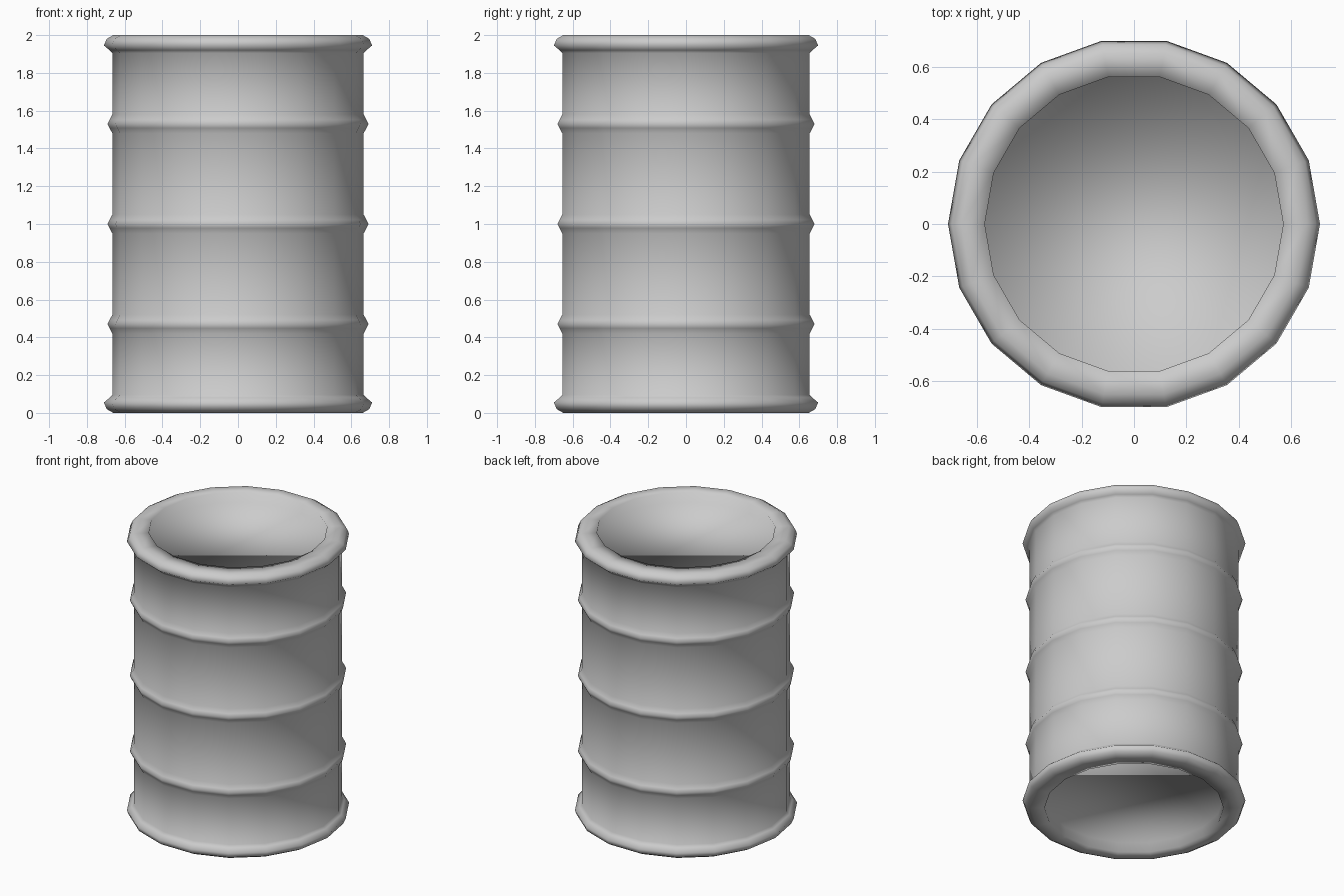
import bpy, bmesh, math

if "Cube" in bpy.data.objects:
    bpy.data.objects.remove(bpy.data.objects["Cube"])

SIDES = 18
BODY_R = 0.665

# Upper half of the silhouette as (radius, height), from lid edge to waist band
half = [(0.57, 1.93), (0.57, 2.0), (0.66, 2.0), (0.695, 1.98), (0.71, 1.945),
        (0.68, 1.92), (BODY_R, 1.905)]


def band(z):
    # Raised hoop around the body
    return [(BODY_R, z + 0.05), (0.68, z + 0.022), (0.691, z),
            (0.68, z - 0.022), (BODY_R, z - 0.05)]


half += band(1.53)
lower = [(r, 2 - z) for r, z in reversed(half)]
profile = half + band(1.0) + lower

# Barrel: revolve the profile and close with recessed lids
bm = bmesh.new()
rings = []
for r, z in profile:
    rings.append([bm.verts.new((r * math.cos(math.tau * i / SIDES),
                                r * math.sin(math.tau * i / SIDES), z))
                  for i in range(SIDES)])
for a, b in zip(rings, rings[1:]):
    for i in range(SIDES):
        j = (i + 1) % SIDES
        bm.faces.new((a[i], b[i], b[j], a[j]))
bm.faces.new(rings[0])
bm.faces.new(list(reversed(rings[-1])))
bmesh.ops.recalc_face_normals(bm, faces=bm.faces[:])
for f in bm.faces:
    f.smooth = True

mesh = bpy.data.meshes.new("barrel")
bm.to_mesh(mesh)
bm.free()
barrel = bpy.data.objects.new("barrel", mesh)
bpy.context.collection.objects.link(barrel)
